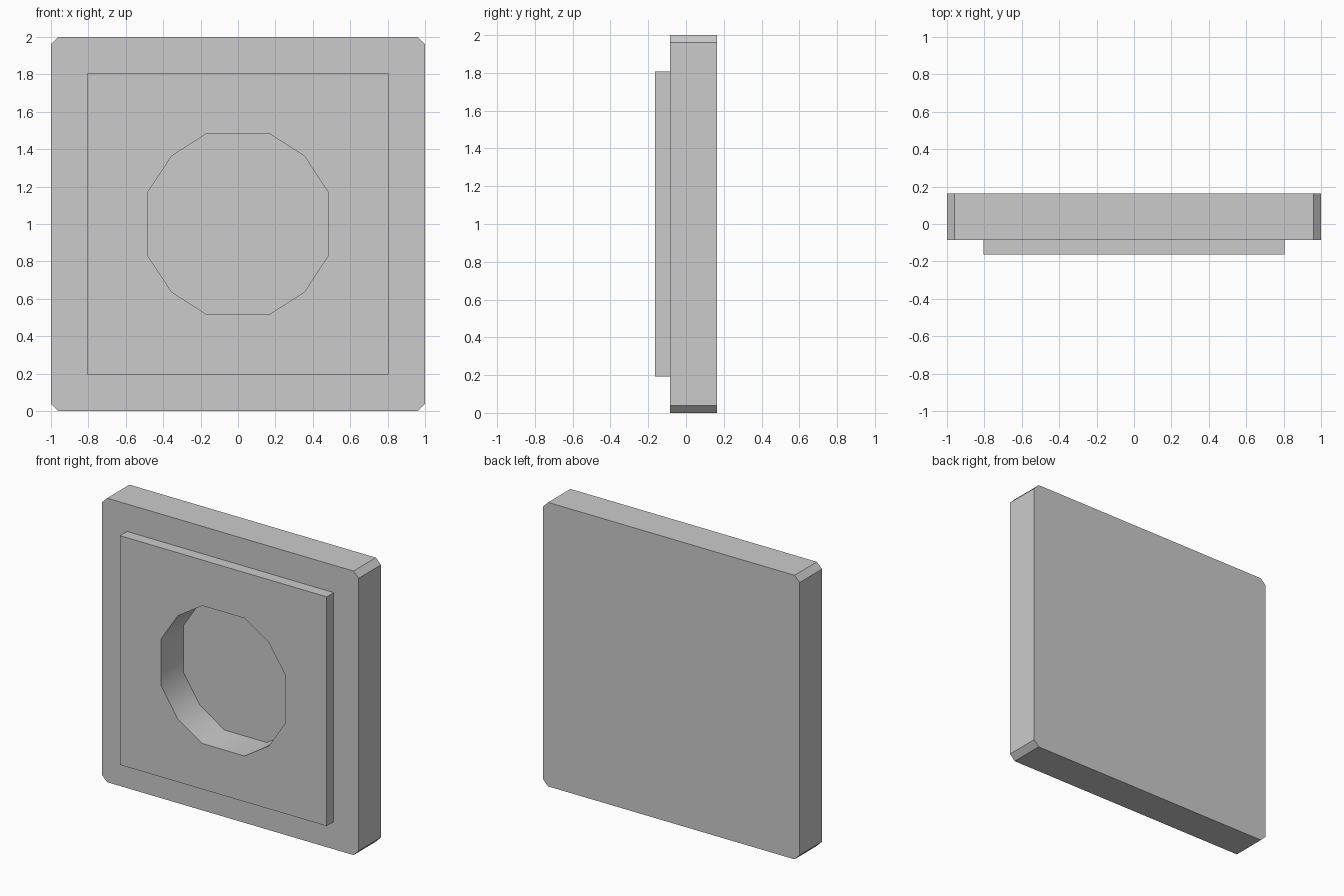
import bpy, bmesh, math

if "Cube" in bpy.data.objects:
    bpy.data.objects.remove(bpy.data.objects["Cube"])

Y_BACK, Y_PLATE, Y_PANEL, Y_FLOOR = 0.163, -0.085, -0.163, 0.085
CENTRE_Z = 1.0

bm = bmesh.new()


def mirrored(quarter):
    """Closed outline from the points of its upper right quarter, by angle."""
    pts = {(sx * x, sz * z) for x, z in quarter for sx in (1, -1) for sz in (1, -1)}
    return sorted(pts, key=lambda p: math.atan2(p[1], p[0]))


def loop(outline, y):
    return [bm.verts.new((x, y, CENTRE_Z + z)) for x, z in outline]


def edges_of(verts):
    ring = []
    for a, b in zip(verts, verts[1:] + verts[:1]):
        ring.append(bm.edges.get((a, b)) or bm.edges.new((a, b)))
    return ring


def walls(a, b):
    n = len(a)
    for i in range(n):
        j = (i + 1) % n
        bm.faces.new((a[i], a[j], b[j], b[i]))


def flat_ring(outer, inner):
    bmesh.ops.triangle_fill(bm, use_beauty=True, use_dissolve=False,
                            edges=edges_of(outer) + edges_of(inner),
                            normal=(0, -1, 0))


plate = mirrored([(1.0, 0.96), (0.96, 1.0)])
panel = mirrored([(0.805, 0.807)])
recess = mirrored([(0.485, 0.165), (0.355, 0.363), (0.165, 0.485)])

# Plate with clipped corners
plate_back, plate_front = loop(plate, Y_BACK), loop(plate, Y_PLATE)
bm.faces.new(plate_back)
walls(plate_back, plate_front)

# Raised square panel
panel_base, panel_front = loop(panel, Y_PLATE), loop(panel, Y_PANEL)
walls(panel_base, panel_front)
flat_ring(plate_front, panel_base)

# Twelve-sided recess
rim, floor = loop(recess, Y_PANEL), loop(recess, Y_FLOOR)
walls(rim, floor)
bm.faces.new(floor)
flat_ring(panel_front, rim)

bmesh.ops.recalc_face_normals(bm, faces=bm.faces)
mesh = bpy.data.meshes.new("recessed_plate")
bm.to_mesh(mesh)
bm.free()
obj = bpy.data.objects.new("recessed_plate", mesh)
bpy.context.collection.objects.link(obj)
bpy.context.view_layer.objects.active = obj
obj.select_set(True)
bpy.ops.object.shade_smooth_by_angle(angle=math.radians(40))
